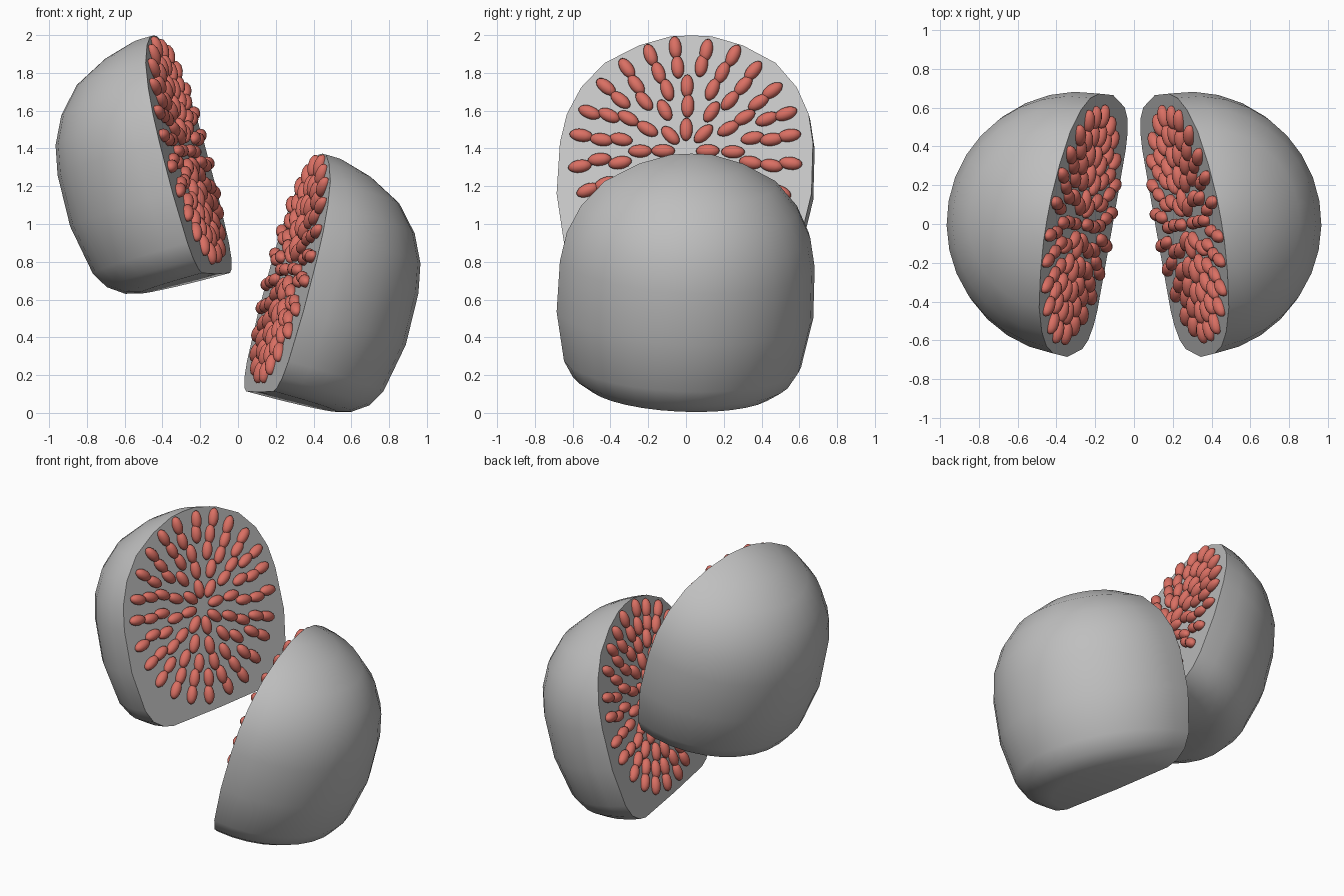
import bpy, bmesh, math, random
from mathutils import Matrix, Vector

if "Cube" in bpy.data.objects:
    bpy.data.objects.remove(bpy.data.objects["Cube"])

random.seed(4)


def material(name, rgb):
    m = bpy.data.materials.new(name)
    m.diffuse_color = (*rgb, 1)
    m.use_nodes = True
    m.node_tree.nodes["Principled BSDF"].inputs["Base Color"].default_value = m.diffuse_color
    return m


RIND = material("grey rind", (0.52, 0.52, 0.52))
FLESH = material("light grey flesh", (0.56, 0.56, 0.56))
SEED = material("red seed", (0.70, 0.16, 0.125))

# Rind profile (radius, height) from top to flattened base
PROFILE = [(0.11, 0.632), (0.28, 0.582), (0.46, 0.486), (0.58, 0.352),
           (0.65, 0.206), (0.68, 0.05), (0.685, -0.23), (0.633, -0.5),
           (0.58, -0.59), (0.5, -0.645), (0.42, -0.665)]
TOP, BASE, STEPS = 0.637, -0.67, 16

# Seed rings: radius, count, starting angle in degrees
RINGS = [(0.125, 8, 0), (0.25, 12, 0), (0.36, 18, 10),
         (0.465, 24, 8.5), (0.565, 24, 7.5)]


def finish(bm, name, mats, matrix):
    bm.transform(matrix)
    bmesh.ops.recalc_face_normals(bm, faces=bm.faces)
    me = bpy.data.meshes.new(name)
    bm.to_mesh(me)
    bm.free()
    for m in mats:
        me.materials.append(m)
    ob = bpy.data.objects.new(name, me)
    bpy.context.collection.objects.link(ob)
    return ob


def fruit_half(name, matrix):
    """Half turn of the profile, closed by a flat cut facing +x."""
    bm = bmesh.new()
    top, base = bm.verts.new((0, 0, TOP)), bm.verts.new((0, 0, BASE))
    cols = []
    for i in range(STEPS + 1):
        a = math.pi * (0.5 + i / STEPS)
        cols.append([bm.verts.new((r * math.cos(a), r * math.sin(a), z))
                     for r, z in PROFILE])
    for a, b in zip(cols, cols[1:]):
        bm.faces.new((top, a[0], b[0]))
        bm.faces.new((base, b[-1], a[-1]))
        for k in range(len(PROFILE) - 1):
            bm.faces.new((a[k], a[k + 1], b[k + 1], b[k]))
    for f in bm.faces:
        f.smooth = True
    # Cut surface with a crisp rim
    cut = bm.faces.new([top] + cols[0] + [base] + cols[-1][::-1])
    cut.material_index = 1
    for e in cut.edges:
        e.smooth = False
    return finish(bm, name, [RIND, FLESH], matrix)


def seeds(name, matrix):
    """Rings of elongated seeds pointing away from the centre of the cut."""
    bm = bmesh.new()
    for r, n, start in RINGS:
        for i in range(n):
            a = math.radians(start + 360 * i / n + random.uniform(-1.5, 1.5))
            rr = r + random.uniform(-0.008, 0.008)
            place = (Matrix.Rotation(-a, 4, 'X')
                     @ Matrix.Translation((0.012, rr, 0))
                     @ Matrix.Diagonal((0.034, 0.064, 0.034, 1)))
            bmesh.ops.create_uvsphere(bm, u_segments=12, v_segments=8,
                                      radius=1, matrix=place)
    for f in bm.faces:
        f.smooth = True
    return finish(bm, name, [SEED], matrix)


# Both halves lean outward and turn slightly toward the front
LEAN = Matrix.Rotation(math.radians(-10), 4, 'Z') @ Matrix.Rotation(math.radians(-15), 4, 'Y')
for side, sx, centre in (("left", 1, (-0.285, 0, 1.383)), ("right", -1, (0.285, 0, 0.757))):
    m = Matrix.Translation(Vector(centre)) @ Matrix.Diagonal((sx, 1, 1, 1)) @ LEAN
    fruit_half(side + "_fruit_half", m)
    seeds(side + "_seeds", m)
